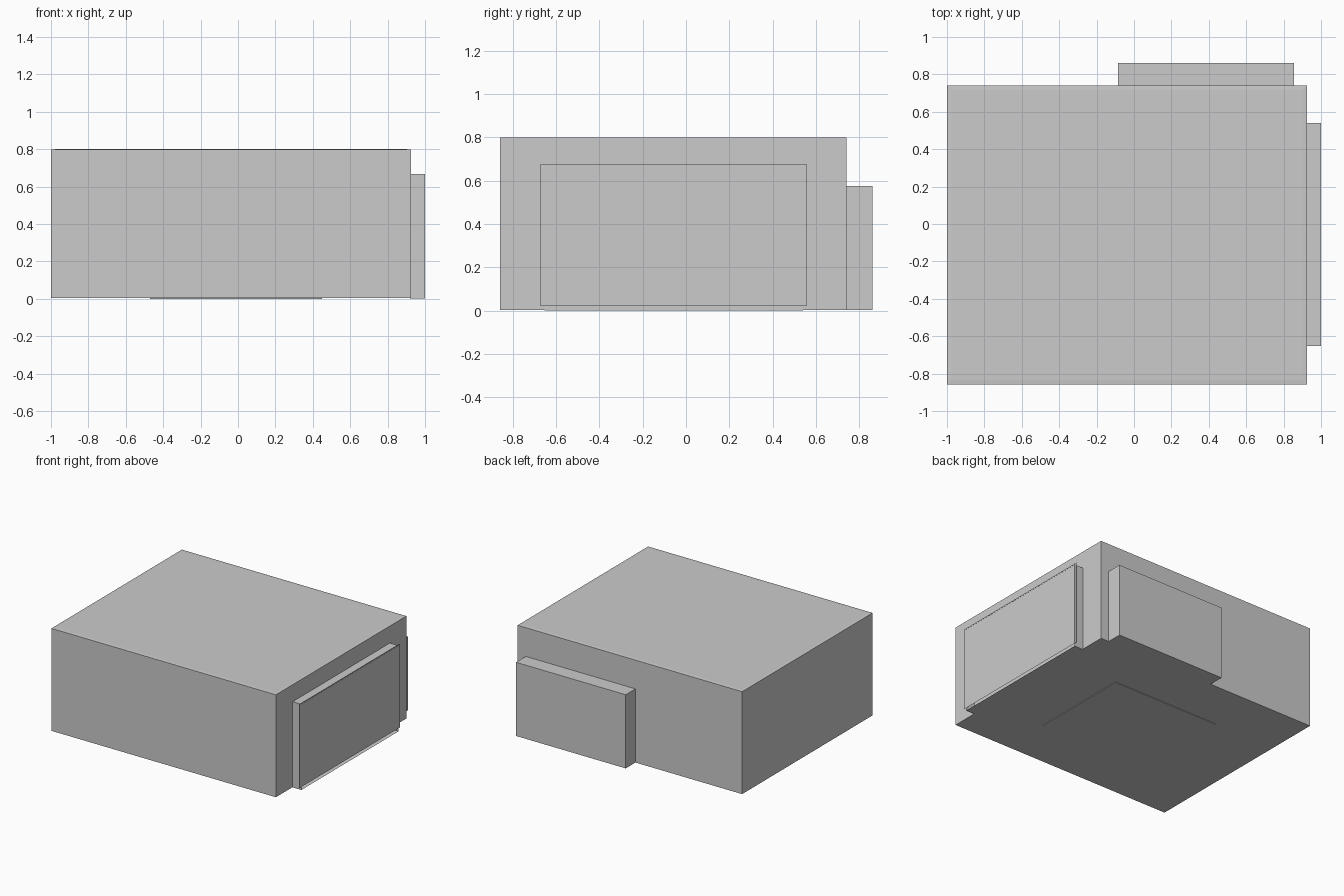
import bpy, bmesh
from mathutils import Vector

if "Cube" in bpy.data.objects:
    bpy.data.objects.remove(bpy.data.objects["Cube"])


def make_box(name, lo, hi, open_dir=None, top_inset=0):
    """Box between two corners; optionally open on one side or with a faintly raised top panel."""
    bm = bmesh.new()
    bmesh.ops.create_cube(bm, size=1)
    lo, hi = Vector(lo), Vector(hi)
    for v in bm.verts:
        v.co = Vector([lo[i] + (v.co[i] + 0.5) * (hi[i] - lo[i]) for i in range(3)])
    bm.normal_update()
    if top_inset:
        top = [f for f in bm.faces if f.normal.z > 0.9]
        bmesh.ops.inset_region(bm, faces=top, thickness=top_inset, depth=0.002)
    if open_dir:
        drop = [f for f in bm.faces if f.normal.dot(Vector(open_dir)) > 0.9]
        bmesh.ops.delete(bm, geom=drop, context='FACES_ONLY')
    mesh = bpy.data.meshes.new(name)
    bm.to_mesh(mesh)
    bm.free()
    obj = bpy.data.objects.new(name, mesh)
    bpy.context.collection.objects.link(obj)
    return obj


# main body with a shallow raised top panel
make_box("main_body", (-1, -0.857, 0.004), (0.925, 0.741, 0.798), top_inset=0.035)

# thin base plate just under the body
make_box("base_plate", (-0.47, -0.455, 0), (0.45, 0.335, 0.006), open_dir=(0, 0, 1))

# box on the back wall
make_box("back_box", (-0.085, 0.735, 0.004), (0.855, 0.86, 0.575))

# frame on the right wall, open outward, closed by a slightly larger thin sheet
make_box("side_frame", (0.92, -0.652, 0.002), (1, 0.54, 0.666), open_dir=(1, 0, 0))
bpy.ops.mesh.primitive_plane_add(size=1, location=(0.999, -0.0585, 0.3495), rotation=(0, 1.5707963, 0))
sheet = bpy.context.object
sheet.name = "side_sheet"
sheet.scale = (0.649, 1.231, 1)
